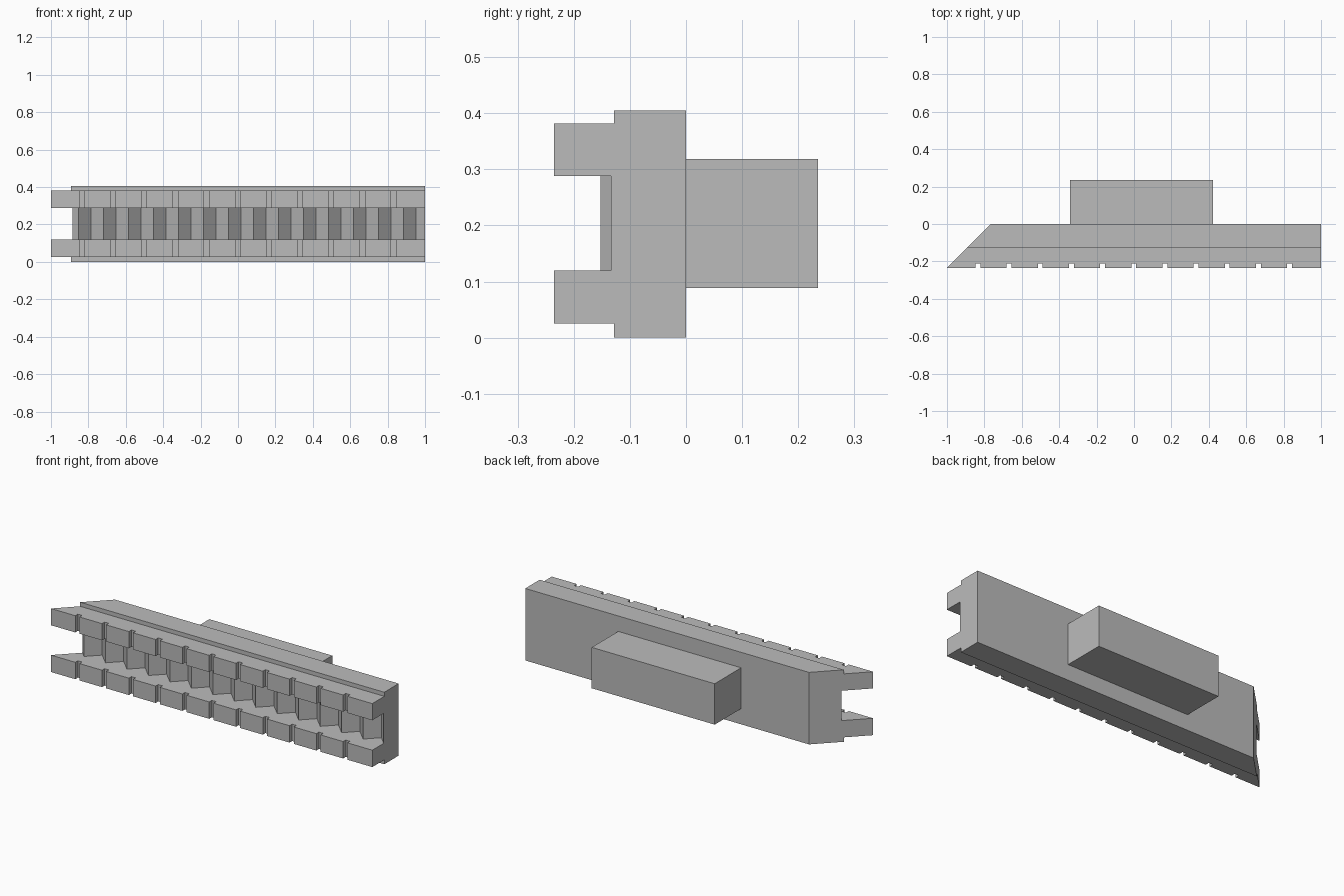
import bpy, bmesh

if "Cube" in bpy.data.objects:
    bpy.data.objects.remove(bpy.data.objects["Cube"], do_unlink=True)

grey = bpy.data.materials.new("plain grey")
grey.use_nodes = True
COLOR = (0.5, 0.5, 0.5, 1)
grey.diffuse_color = COLOR
grey.node_tree.nodes["Principled BSDF"].inputs["Base Color"].default_value = COLOR

BACK_END = -0.765          # left end of the back face; the end is mitred at 45 degrees
RIGHT_END = 1.0
FRONT = -0.235
SLOT_LOW, SLOT_HIGH = 0.12, 0.288


def finish(name, bm):
    bmesh.ops.recalc_face_normals(bm, faces=bm.faces)
    mesh = bpy.data.meshes.new(name)
    bm.to_mesh(mesh)
    bm.free()
    mesh.materials.append(grey)
    obj = bpy.data.objects.new(name, mesh)
    bpy.context.collection.objects.link(obj)
    return obj


def loft(bm, start, end):
    """Closed solid between two matching rings of points."""
    a = [bm.verts.new(p) for p in start]
    b = [bm.verts.new(p) for p in end]
    bm.faces.new(a)
    bm.faces.new(b)
    for i in range(len(a)):
        j = (i + 1) % len(a)
        bm.faces.new((a[i], a[j], b[j], b[i]))


def prism(bm, outline, low, high):
    loft(bm, [(x, y, low) for x, y in outline], [(x, y, high) for x, y in outline])


def cut(target, cutter):
    mod = target.modifiers.new(cutter.name, "BOOLEAN")
    mod.operation = "DIFFERENCE"
    mod.solver = "EXACT"
    mod.object = cutter
    cutter.hide_render = True
    cutter.hide_set(True)


# Rail body: stepped section swept along x, with a mitred left end
section = [(0, 0), (0, 0.405), (-0.128, 0.405), (-0.128, 0.382),
           (FRONT, 0.382), (FRONT, 0.025), (-0.128, 0.025), (-0.128, 0)]
bm = bmesh.new()
loft(bm, [(BACK_END + y, y, z) for y, z in section],
     [(RIGHT_END, y, z) for y, z in section])
body = finish("rail_body", bm)

# Slot along the front with a zigzag rack at its bottom
PITCH, CREST, FIRST = 0.1336, -0.152, -0.852
zigzag = []
for i in range(-2, 17):
    x = FIRST + i * PITCH
    zigzag += [(x, CREST), (x + PITCH / 2, CREST + PITCH / 2)]
outline = zigzag + [(zigzag[-1][0], -0.4), (zigzag[0][0], -0.4)]
bm = bmesh.new()
prism(bm, outline, SLOT_LOW, SLOT_HIGH)
cut(body, finish("rack_slot_cutter", bm))

# Narrow notches across the front edges of both rails
bm = bmesh.new()
for i in range(11):
    x = -0.835 + i * 0.1667
    l, r = x - 0.013, x + 0.013
    prism(bm, [(l, -0.3), (r, -0.3), (r, -0.212), (l, -0.212)], -0.1, 0.5)
cut(body, finish("notch_cutter", bm))

# Mounting block on the back
bm = bmesh.new()
prism(bm, [(-0.343, 0), (0.422, 0), (0.422, 0.235), (-0.343, 0.235)], 0.088, 0.318)
finish("mounting_block", bm)
